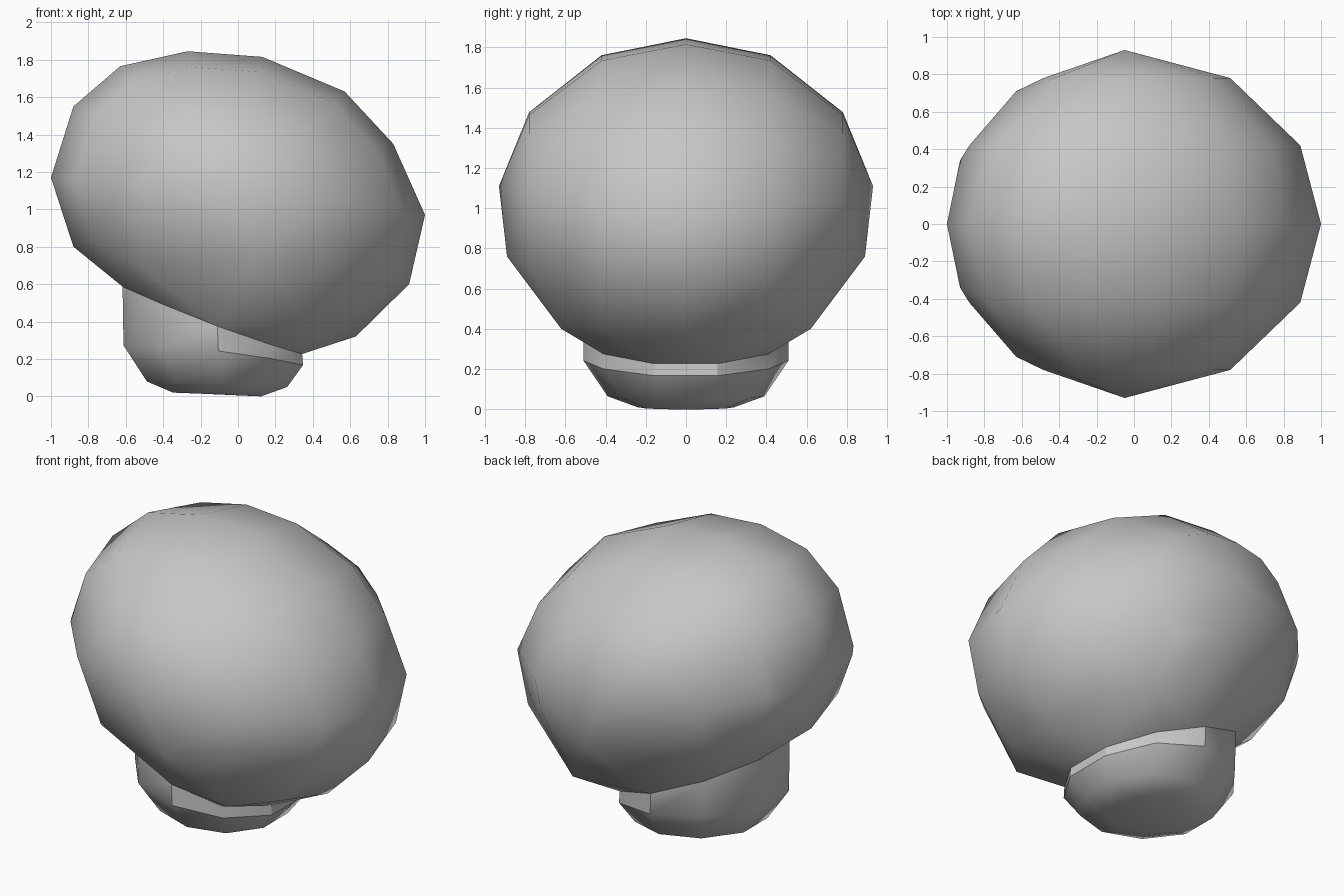
import bpy, bmesh
from math import sin, cos, pi
from mathutils import Vector

cube = bpy.data.objects.get("Cube")
if cube:
    bpy.data.objects.remove(cube, do_unlink=True)

grey = bpy.data.materials.new("grey")
grey.use_nodes = True
colour = (0.57, 0.57, 0.57, 1)
grey.diffuse_color = colour
grey.node_tree.nodes["Principled BSDF"].inputs["Base Color"].default_value = colour

SIDES = 10


def ring(lx, lz, rx, rz, depth, lift=0):
    """Points of a tilted ellipse, from its left and right ends, half depth and side lift."""
    turn = pi / SIDES
    mid = Vector(((lx + rx) / 2, 0, (lz + rz) / 2))
    half = Vector(((rx - lx) / 2, 0, (rz - lz) / 2)) / cos(turn)
    angles = [turn + 2 * pi * i / SIDES for i in range(SIDES)]
    return [mid + half * cos(a) + Vector((0.03 * sin(a) ** 2, depth * sin(a), lift * sin(a) ** 2))
            for a in angles]


def finish(name, bm):
    """Turn the bmesh into a smooth grey object."""
    bmesh.ops.recalc_face_normals(bm, faces=bm.faces)
    for face in bm.faces:
        face.smooth = True
    mesh = bpy.data.meshes.new(name)
    bm.to_mesh(mesh)
    bm.free()
    mesh.materials.append(grey)
    obj = bpy.data.objects.new(name, mesh)
    bpy.context.collection.objects.link(obj)


# Joint where the foot meets the cap
rim = ring(-0.62, 0.59, 0.34, 0.23, 0.51, -0.035)

# Large leaning cap: its middle outline shrinks towards a point on each side
outline = [(-0.88, 0.80), (-1.00, 1.17), (-0.88, 1.55), (-0.63, 1.765),
           (-0.27, 1.845), (0.13, 1.815), (0.57, 1.63), (0.83, 1.35),
           (1.00, 0.97), (0.915, 0.60), (0.63, 0.32)]
hub = Vector((-0.05, 0, 1.11))
points = [Vector((x, 0, z)) for x, z in outline]
for side in (-1, 1):
    for y, scale, shift in ((0.42, 0.885, 0.01), (0.78, 0.50, 0.04)):
        points += [hub + (Vector((x, 0, z)) - hub) * scale + Vector((shift, side * y, 0))
                   for x, z in outline]
    # Fuller spots on the widest line and low on the flanks
    points += [Vector((x, side * y, z)) for x, y, z in
               ((-0.05, 0.93, 1.11), (-0.63, 0.71, 1.12), (-0.93, 0.34, 1.15),
                (0.10, 0.89, 0.76), (0.36, 0.62, 0.40), (-0.52, 0.63, 0.69))]

bm = bmesh.new()
rim_verts = {bm.verts.new(p) for p in rim}
for p in points:
    bm.verts.new(p)
bmesh.ops.convex_hull(bm, input=bm.verts)
bmesh.ops.delete(bm, geom=[v for v in bm.verts if not v.link_faces], context='VERTS')
underside = [f for f in bm.faces if all(v in rim_verts for v in f.verts)]
bmesh.ops.delete(bm, geom=underside, context='FACES')
finish("cap", bm)

# Short rounded foot
bm = bmesh.new()
levels = [ring(-0.35, 0.02, 0.12, 0.00, 0.24),
          ring(-0.49, 0.08, 0.26, 0.05, 0.39),
          ring(-0.615, 0.27, 0.345, 0.165, 0.51, 0.025),
          rim]
loops = [[bm.verts.new(p) for p in level] for level in levels]
for low, high in zip(loops, loops[1:]):
    for i in range(SIDES):
        j = (i + 1) % SIDES
        bm.faces.new((low[i], low[j], high[j], high[i]))
bm.faces.new(loops[0][::-1])

# Crisp collar on the left half of the foot, smooth around its two corners
collar = set(loops[2] + loops[3])
for edge in bm.edges:
    a, b = edge.verts
    corner = abs(a.co.y - b.co.y) < 0.01 and 0.40 < abs(a.co.y) < 0.43
    if a in collar and b in collar and min(a.co.x, b.co.x) > -0.2 and not corner:
        edge.smooth = False
finish("foot", bm)
